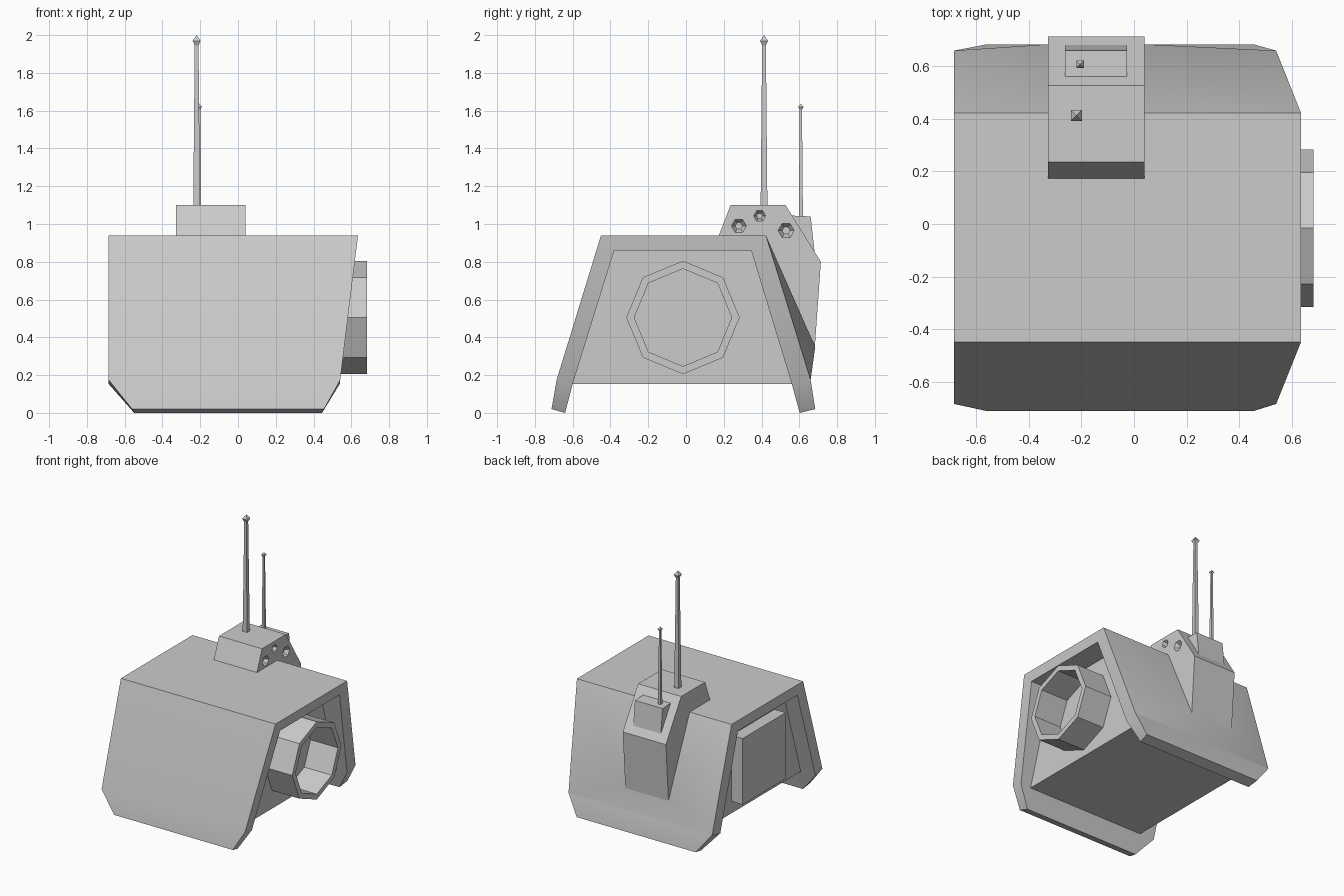
import bpy, bmesh, math
from mathutils import Vector

if "Cube" in bpy.data.objects:
    bpy.data.objects.remove(bpy.data.objects["Cube"])


def add_mesh(name, verts, faces, smooth=None):
    """Make an object from points and faces, with outward normals."""
    bm = bmesh.new()
    vs = [bm.verts.new(v) for v in verts]
    for f in faces:
        bm.faces.new([vs[i] for i in f])
    bmesh.ops.recalc_face_normals(bm, faces=bm.faces)
    me = bpy.data.meshes.new(name)
    bm.to_mesh(me)
    bm.free()
    ob = bpy.data.objects.new(name, me)
    bpy.context.collection.objects.link(ob)
    if smooth:
        bpy.ops.object.select_all(action='DESELECT')
        ob.select_set(True)
        bpy.context.view_layer.objects.active = ob
        bpy.ops.object.shade_smooth_by_angle(angle=math.radians(smooth))
    return ob


def prism(name, profile, x0, x1):
    """Extrude a (y, z) profile along x."""
    n = len(profile)
    verts = [(x, y, z) for x in (x0, x1) for y, z in profile]
    faces = [range(n), range(n, 2 * n)]
    faces += [(i, (i + 1) % n, n + (i + 1) % n, n + i) for i in range(n)]
    return add_mesh(name, verts, faces)


def ring_points(n, r, x, cy, cz, start=0.0):
    return [(x, cy + r * math.cos(start + 2 * math.pi * i / n),
             cz + r * math.sin(start + 2 * math.pi * i / n)) for i in range(n)]


# Armour shell: front, top and back plates with slanted right edge and clipped corners
outer = [(-.712, .02), (-.685, .175), (-.45, .94), (.423, .94), (.66, .175), (.684, .02)]
inner = [(-.64, 0), (-.6, .153), (-.38, .86), (.345, .86), (.56, .153), (.602, 0)]


def x_left(z):
    return -.685 if z > .15 else -.55 - .01 * (z > .01)


def x_right(z):
    return .54 + (z - .165) * .123 if z > .15 else .445 + .01 * (z > .01)


verts = [(fx(z), y, z) for fx in (x_left, x_right) for p in (outer, inner) for y, z in p]
faces = []
for i in range(5):
    j = i + 1
    faces += [(i, j, 12 + j, 12 + i), (6 + i, 6 + j, 18 + j, 18 + i),
              (i, j, 6 + j, 6 + i), (12 + i, 12 + j, 18 + j, 18 + i)]
faces += [(0, 6, 18, 12), (5, 11, 23, 17)]
add_mesh("armour_shell", verts, faces, 32)

# Bulge on the back plate, swelling out towards the equipment housing
add_mesh("back_bulge",
         [(-.685, .423, .94), (.635, .423, .94), (-.33, .684, .35), (.04, .684, .35),
          (-.685, .66, .175), (.54, .66, .175)],
         [(0, 1, 3, 2), (0, 2, 4), (1, 5, 3), (2, 3, 5, 4), (0, 4, 5, 1)], 45)

# Recessed body between the plates
prism("inner_body", inner[1:5], -.56, .45)

# Raised panel on the left side
prism("left_panel", [(-.28, .245), (-.28, .755), (.245, .755), (.245, .245)], -.655, -.55)

# Octagonal socket ring on the right side
cy, cz, n = -.016, .505, 8
rings = [(.30, .44), (.30, .684), (.258, .684), (.258, .44)]
verts = [p for r, x in rings for p in ring_points(n, r, x, cy, cz)]
faces = [(k * n + i, k * n + (i + 1) % n, (k + 1) % 4 * n + (i + 1) % n, (k + 1) % 4 * n + i)
         for k in range(4) for i in range(n)]
add_mesh("socket_ring", verts, faces)

# Equipment housing straddling the top and back
housing = prism("equipment_housing",
                [(.17, .93), (.236, 1.1), (.527, 1.1), (.714, .8), (.682, .35), (.4, .8)],
                -.328, .04)

# Tapered hexagonal sockets cut into the housing's right side
for y, z, r in [(.28, .99, .04), (.39, 1.043, .032), (.53, .965, .043)]:
    verts = ring_points(6, r * .5, .01, y, z) + ring_points(6, r * 1.01, .041, y, z)
    faces = [range(6), range(6, 12)] + [(i, (i + 1) % 6, 6 + (i + 1) % 6, 6 + i) for i in range(6)]
    cutter = add_mesh("socket_cutter", verts, faces)
    cutter.hide_render = True
    mod = housing.modifiers.new("socket", 'BOOLEAN')
    mod.operation = 'DIFFERENCE'
    mod.solver = 'EXACT'
    mod.object = cutter
    bpy.context.view_layer.objects.active = housing
    bpy.ops.object.modifier_apply(modifier=mod.name)
    bpy.data.objects.remove(cutter)

# Small block on the sloping back of the housing
prism("antenna_block", [(.5, 1.047), (.66, 1.04), (.682, .84), (.6, .84)], -.262, -.026)


# Square tapering antennas with diamond tips
def antenna(name, x, y, sections, tip):
    verts = [(x + sx * w, y + sy * w, z) for w, z in sections
             for sx, sy in ((-1, -1), (1, -1), (1, 1), (-1, 1))]
    verts.append((x, y, tip))
    m = len(sections)
    faces = [(4 * k + i, 4 * k + (i + 1) % 4, 4 * k + 4 + (i + 1) % 4, 4 * k + 4 + i)
             for k in range(m - 1) for i in range(4)]
    faces += [(4 * m - 4 + i, 4 * m - 4 + (i + 1) % 4, 4 * m) for i in range(4)]
    faces.append((0, 1, 2, 3))
    add_mesh(name, verts, faces)


antenna("tall_antenna", -.219, .413, [(.018, 1.09), (.01, 1.945), (.021, 1.97)], 2.0)
antenna("short_antenna", -.205, .608, [(.011, 1.03), (.006, 1.605), (.014, 1.62)], 1.637)
